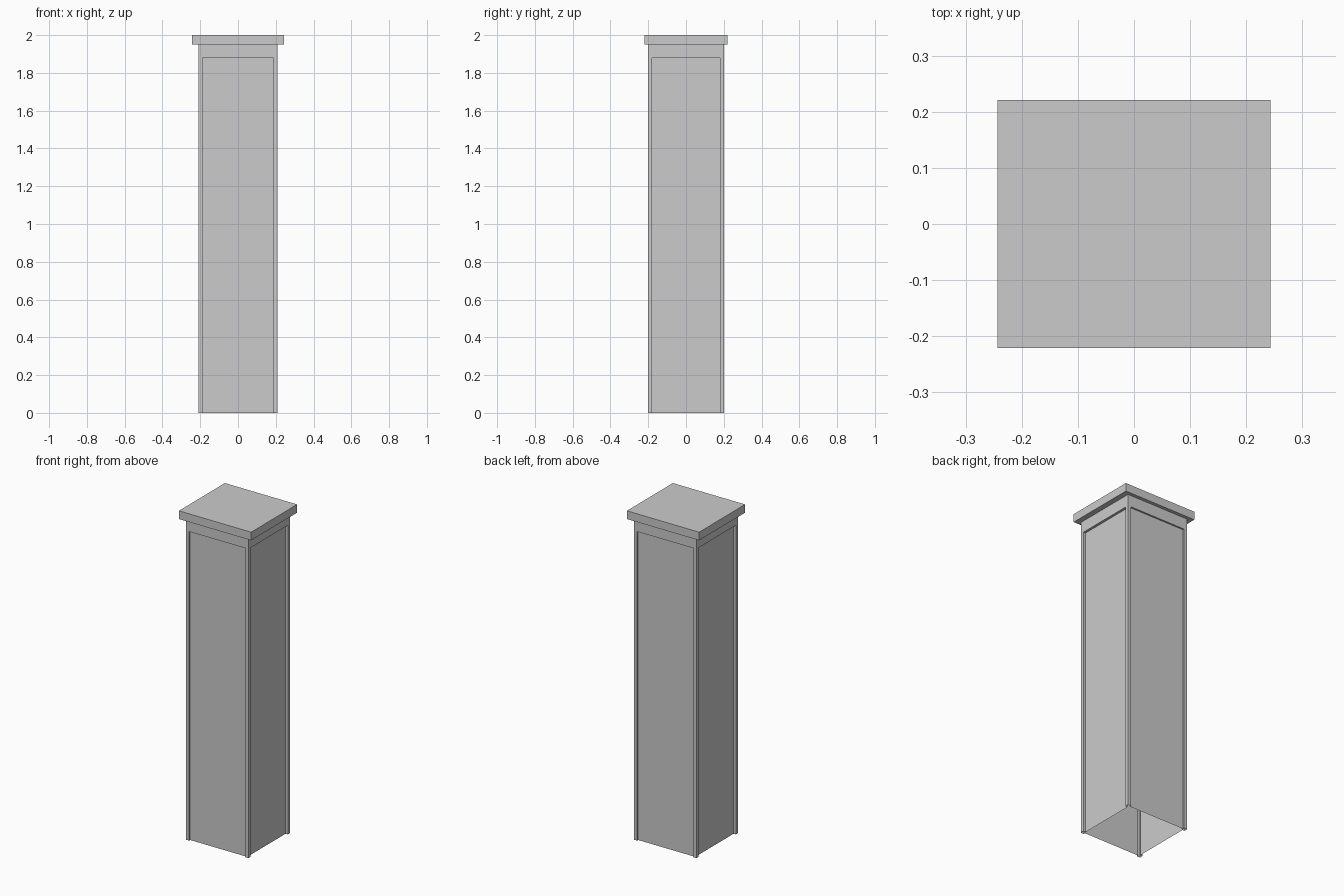
import bpy, bmesh

if "Cube" in bpy.data.objects:
    bpy.data.objects.remove(bpy.data.objects["Cube"])

X, Y = 0.21, 0.2             # half sizes of the shaft
POST = 0.021                 # width of the corner posts
DX, DY = 0.015, 0.01         # panel recess on side faces / front and back
Z_PANEL, Z_SHAFT, Z_TOP = 1.88, 1.95, 2.0


def make_object(name, bm):
    bmesh.ops.remove_doubles(bm, verts=bm.verts, dist=1e-5)
    bmesh.ops.recalc_face_normals(bm, faces=bm.faces)
    mesh = bpy.data.meshes.new(name)
    bm.to_mesh(mesh)
    bm.free()
    ob = bpy.data.objects.new(name, mesh)
    bpy.context.collection.objects.link(ob)
    return ob


def face(bm, pts):
    return bm.faces.new([bm.verts.new(p) for p in pts])


def wall_ring(bm, outline, z0, z1):
    for (ax, ay), (bx, by) in zip(outline, outline[1:] + outline[:1]):
        face(bm, [(ax, ay, z0), (bx, by, z0), (bx, by, z1), (ax, ay, z1)])


# Shaft: hollow, open at the bottom, with recessed panels between corner posts
quarter = [(X - DX, Y - POST), (X, Y - POST), (X, Y), (X - POST, Y), (X - POST, Y - DY)]
outline = []
for sx, sy in ((1, 1), (-1, 1), (-1, -1), (1, -1)):
    pts = [(sx * x, sy * y) for x, y in quarter]
    outline += pts if sx * sy > 0 else pts[::-1]

bm = bmesh.new()
wall_ring(bm, outline, 0, Z_PANEL)
# Ledges above the panels
for s in (1, -1):
    a, b = Y - POST, X - POST
    face(bm, [(s * (X - DX), -a, Z_PANEL), (s * X, -a, Z_PANEL),
              (s * X, a, Z_PANEL), (s * (X - DX), a, Z_PANEL)])
    face(bm, [(-b, s * (Y - DY), Z_PANEL), (b, s * (Y - DY), Z_PANEL),
              (b, s * Y, Z_PANEL), (-b, s * Y, Z_PANEL)])
# Plain band under the cap
wall_ring(bm, [(X, Y), (-X, Y), (-X, -Y), (X, -Y)], Z_PANEL, Z_SHAFT)
make_object("column_shaft", bm)

# Cap slab
bm = bmesh.new()
bmesh.ops.create_cube(bm, size=1)
bmesh.ops.scale(bm, vec=(0.486, 0.442, Z_TOP - Z_SHAFT), verts=bm.verts)
bmesh.ops.translate(bm, vec=(0, 0, (Z_TOP + Z_SHAFT) / 2), verts=bm.verts)
make_object("column_cap", bm)
